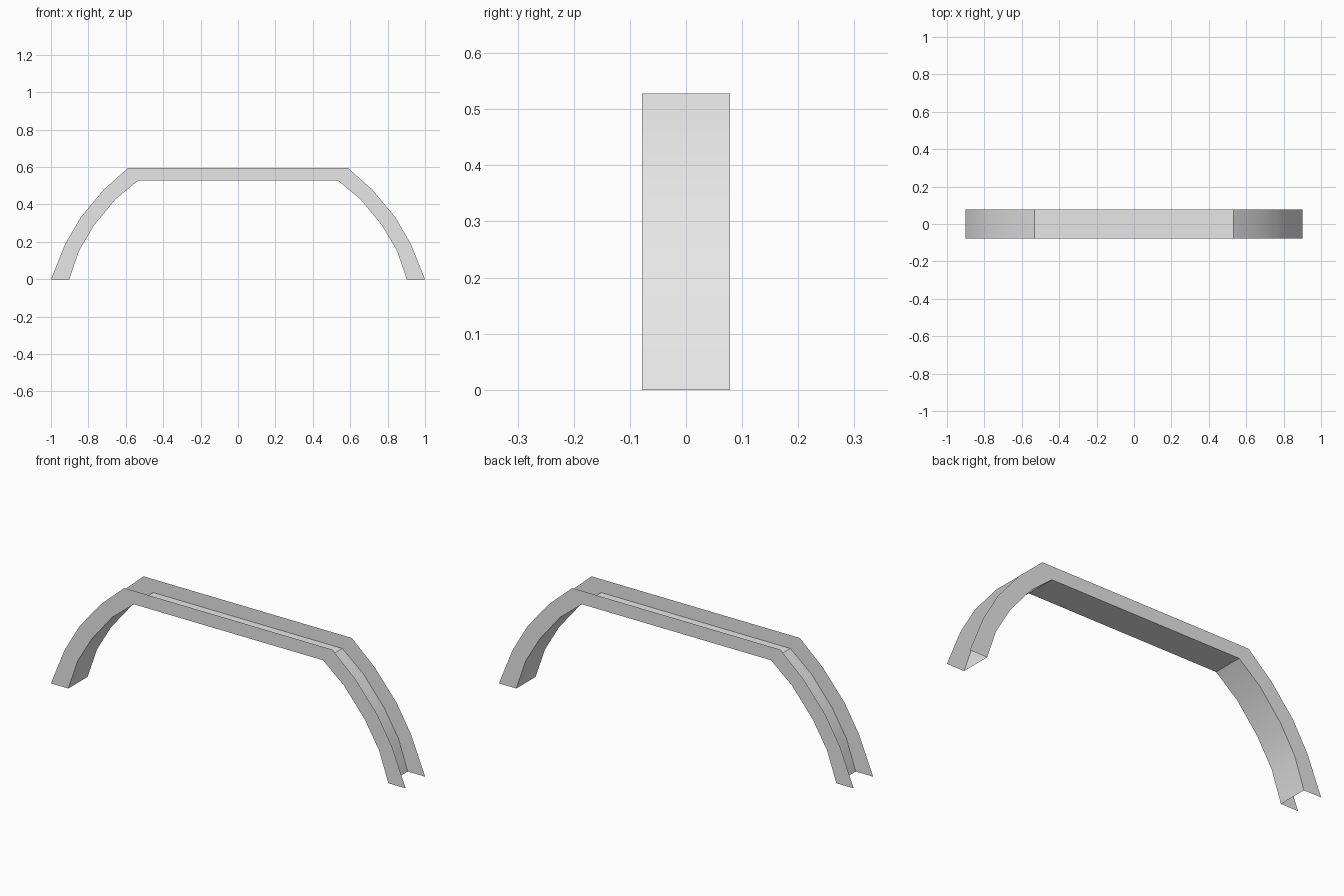
import bpy, bmesh, math

if "Cube" in bpy.data.objects:
    bpy.data.objects.remove(bpy.data.objects["Cube"])

# Half profiles (x, z), from foot to top corner
OUTER = [(1.0, 0.0), (0.923, 0.19), (0.84, 0.333), (0.717, 0.48), (0.587, 0.596)]
INNER = [(0.902, 0.0), (0.85, 0.153), (0.77, 0.288), (0.653, 0.43), (0.533, 0.528)]
HALF = 0.078

grey = bpy.data.materials.new("light grey")
grey.diffuse_color = (0.8, 0.8, 0.8, 1.0)
grey.use_nodes = True
grey.node_tree.nodes["Principled BSDF"].inputs["Base Color"].default_value = grey.diffuse_color


def full(half):
    # mirror the half profile into a complete left-to-right arch
    return [(-x, z) for x, z in half] + half[::-1]


def strip(bm, row_a, row_b):
    # quads between two rows of 3D points
    a = [bm.verts.new(p) for p in row_a]
    b = [bm.verts.new(p) for p in row_b]
    for i in range(len(a) - 1):
        bm.faces.new((a[i], a[i + 1], b[i + 1], b[i]))


def row(profile, y):
    return [(x, y, z) for x, z in full(profile)]


# Open channel: front flange, inner web, back flange
bm = bmesh.new()
strip(bm, row(INNER, -HALF), row(OUTER, -HALF))
strip(bm, row(INNER, -HALF), row(INNER, HALF))
strip(bm, row(OUTER, HALF), row(INNER, HALF))
bmesh.ops.remove_doubles(bm, verts=bm.verts[:], dist=1e-5)
mesh = bpy.data.meshes.new("arch_channel")
bm.to_mesh(mesh)
bm.free()
mesh.materials.append(grey)
arch = bpy.data.objects.new("arch_channel", mesh)
bpy.context.collection.objects.link(arch)

# Smooth curve, sharp corners
bpy.context.view_layer.objects.active = arch
arch.select_set(True)
bpy.ops.object.shade_smooth_by_angle(angle=math.radians(30))
